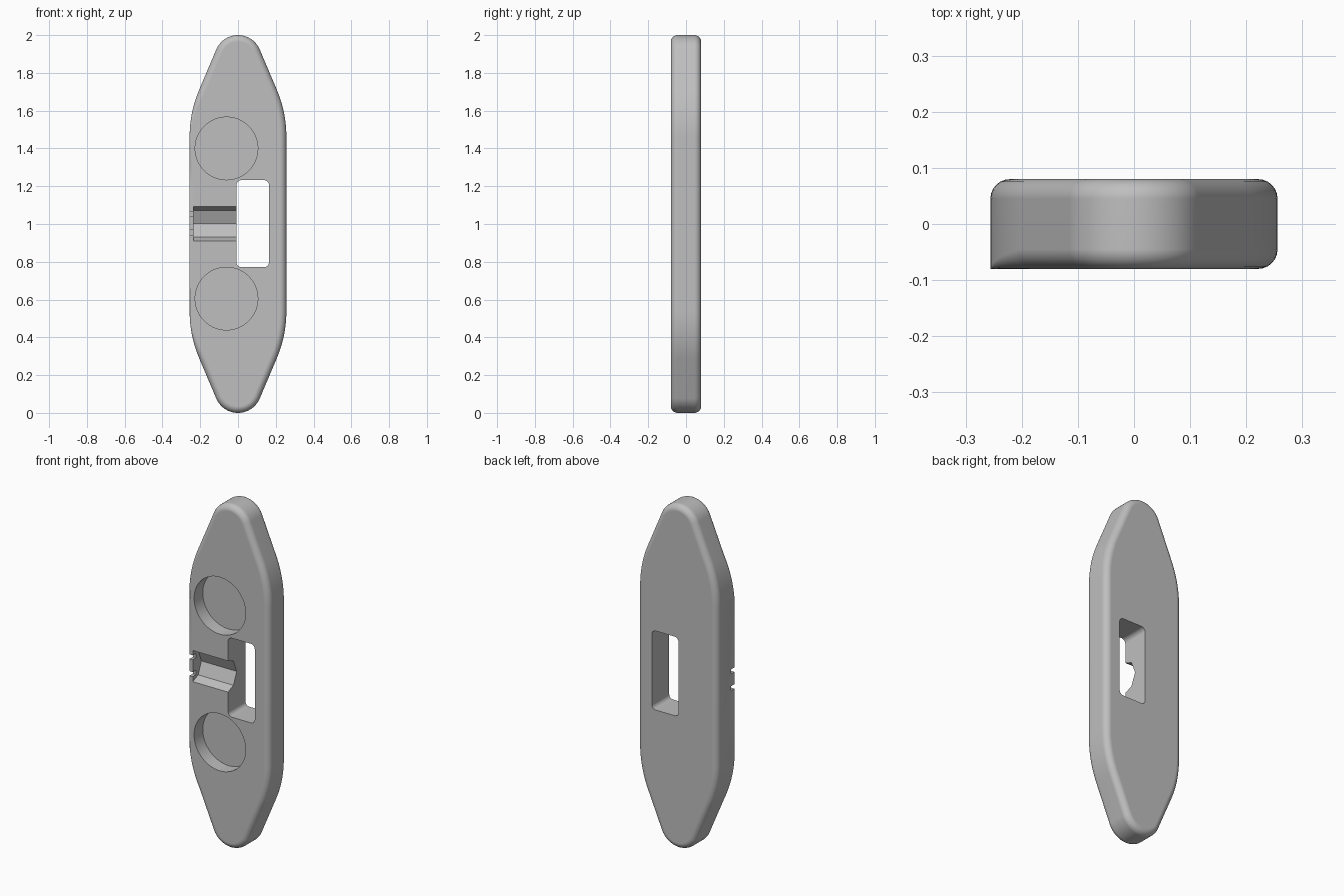
import bpy, bmesh, math
from mathutils import Vector

if "Cube" in bpy.data.objects:
    bpy.data.objects.remove(bpy.data.objects["Cube"])

W, T, H = 0.256, 0.08, 2.0          # half width, half thickness, height
TIP_R, SIDE_R, A = 0.125, 0.63, math.radians(23)
FILLET, STEPS = 0.035, 6

grey = bpy.data.materials.new("plain_grey")
grey.diffuse_color = (0.52, 0.52, 0.52, 1)
grey.use_nodes = True
grey.node_tree.nodes["Principled BSDF"].inputs["Base Color"].default_value = grey.diffuse_color


def new_object(name, bm):
    bmesh.ops.recalc_face_normals(bm, faces=bm.faces[:])
    me = bpy.data.meshes.new(name)
    bm.to_mesh(me)
    bm.free()
    ob = bpy.data.objects.new(name, me)
    bpy.context.collection.objects.link(ob)
    me.materials.append(grey)
    return ob


def prism(name, start, end):
    """Closed prism between two matching point loops."""
    bm = bmesh.new()
    a = [bm.verts.new(p) for p in start]
    b = [bm.verts.new(p) for p in end]
    bm.faces.new(a)
    bm.faces.new(b)
    n = len(a)
    for i in range(n):
        j = (i + 1) % n
        bm.faces.new((a[i], a[j], b[j], b[i]))
    return new_object(name, bm)


def prism_y(name, pts, y0, y1):
    return prism(name, [(x, y0, z) for x, z in pts], [(x, y1, z) for x, z in pts])


def arc(cx, cz, r, a0, a1, n):
    return [(cx + r * math.cos(a0 + (a1 - a0) * i / n),
             cz + r * math.sin(a0 + (a1 - a0) * i / n)) for i in range(n + 1)]


# Outline: one quarter (position + outward normal), mirrored to the full loop
zc = (TIP_R + math.sin(A) * (1 - TIP_R) - SIDE_R - math.cos(A) * (W - SIDE_R)) / math.sin(A)
quarter = []
for cx, cz, r, a0, a1, n in ((0, 1 - TIP_R, TIP_R, math.pi / 2, A, 14),
                             (W - SIDE_R, zc, SIDE_R, A, 0, 12)):
    for i in range(n + 1):
        t = a0 + (a1 - a0) * i / n
        quarter.append((cx + r * math.cos(t), cz + r * math.sin(t), math.cos(t), math.sin(t)))
right = quarter + [(x, -z, nx, -nz) for x, z, nx, nz in reversed(quarter)]
outline = right + [(-x, z, -nx, nz) for x, z, nx, nz in reversed(right[1:-1])]


def front_radius(x, z):
    # the front fillet runs out along the straight left edge
    if x > -0.13:
        return FILLET
    return FILLET * max(0, min(1, (abs(z) - zc) / 0.25))


# Body: rings lofted from front face, round both fillets, to back face
bm = bmesh.new()
rings = []
for side in (-1, 1):
    for k in range(STEPS + 1):
        phi = (k if side < 0 else STEPS - k) / STEPS * math.pi / 2
        ring = []
        for x, z, nx, nz in outline:
            r = front_radius(x, z) if side < 0 else FILLET
            off = r * (1 - math.sin(phi))
            y = side * (T - r * (1 - math.cos(phi)))
            ring.append(bm.verts.new((x - nx * off, y, 1 + z - nz * off)))
        rings.append(ring)
n = len(outline)
for a, b in zip(rings, rings[1:]):
    for i in range(n):
        j = (i + 1) % n
        bm.faces.new((a[i], a[j], b[j], b[i]))
bm.faces.new(rings[0])
bm.faces.new(rings[-1])
bmesh.ops.remove_doubles(bm, verts=bm.verts[:], dist=1e-5)
body = new_object("body_plate", bm)

# Cutters
cutters = []
# two round blind pockets
for cz in (0.605, 1.4):
    cutters.append(prism_y("pocket_cutter", arc(-0.061, cz, 0.166, 0, math.tau, 64)[:-1], -0.2, 0.0))
# rounded rectangular through slot
cr, slot = 0.025, []
for i, (cx, cz) in enumerate(((0.139, 1.207), (0.017, 1.207), (0.017, 0.797), (0.139, 0.797))):
    slot += arc(cx, cz, cr, i * math.pi / 2, (i + 1) * math.pi / 2, 6)
cutters.append(prism_y("slot_cutter", slot, -0.2, 0.2))
# octagonal cross groove leading into the slot
octagon = arc(-0.1, 1.002, 0.099, 0, math.tau, 8)[:-1]
cutters.append(prism("groove_cutter", [(-0.235, y, z) for y, z in octagon],
                     [(0.05, y, z) for y, z in octagon]))
# two small slits through the thin end wall of the groove
for cz in (0.954, 1.052):
    box = [(-0.3, cz - 0.013), (-0.21, cz - 0.013), (-0.21, cz + 0.013), (-0.3, cz + 0.013)]
    cutters.append(prism_y("slit_cutter", box, -0.2, -0.05))

bpy.context.view_layer.objects.active = body
body.select_set(True)
for c in cutters:
    c.hide_render = True
    m = body.modifiers.new("cut", 'BOOLEAN')
    m.operation, m.solver, m.object = 'DIFFERENCE', 'EXACT', c
    bpy.ops.object.modifier_apply(modifier=m.name)
    bpy.data.objects.remove(c)

# Smooth fillets, crisp edges
bpy.ops.object.shade_smooth_by_angle(angle=math.radians(30))
wn = body.modifiers.new("weighted_normals", 'WEIGHTED_NORMAL')
wn.keep_sharp = True
